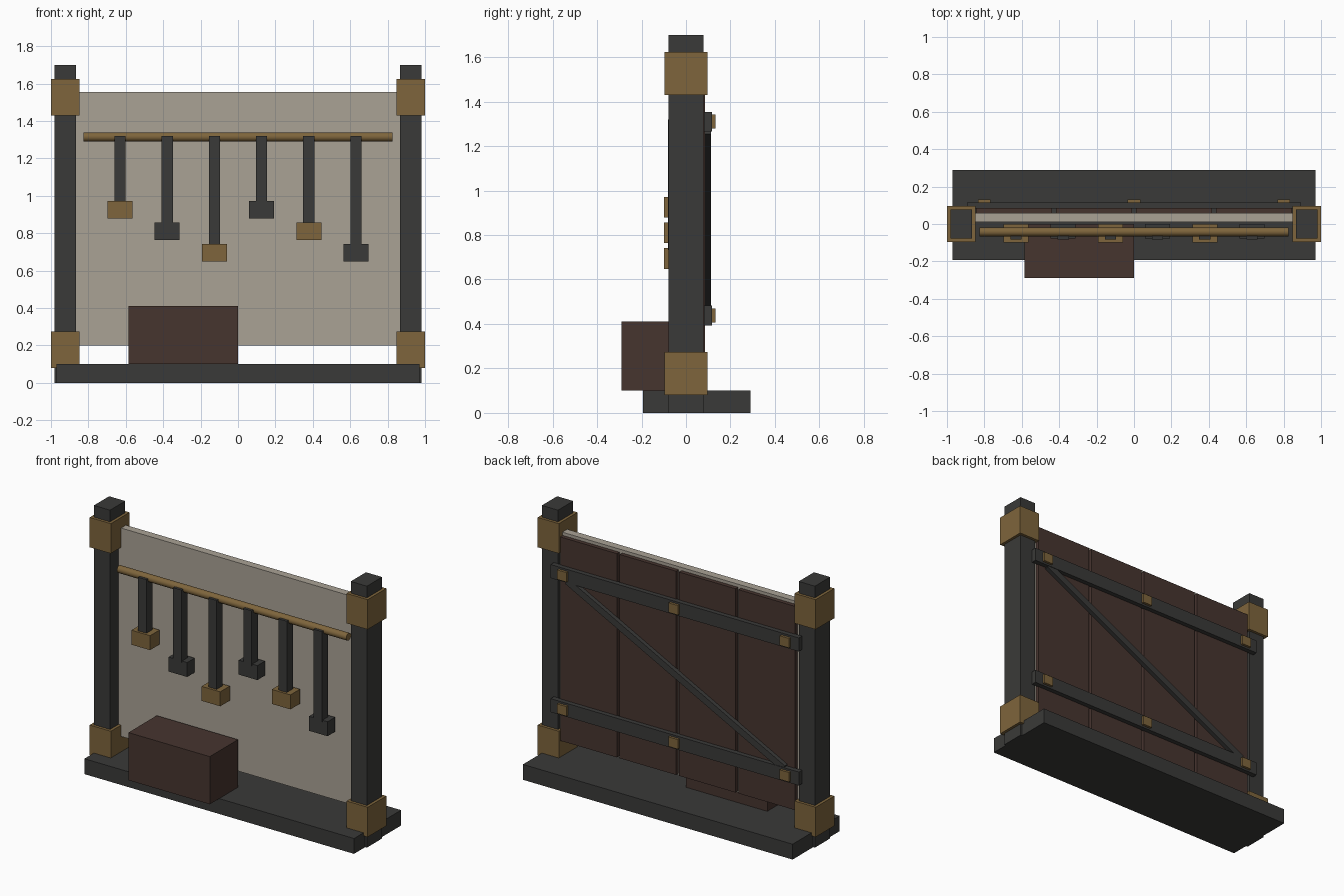
import bpy, math
from mathutils import Vector

if "Cube" in bpy.data.objects:
    bpy.data.objects.remove(bpy.data.objects["Cube"])


def material(name, rgb):
    m = bpy.data.materials.new(name)
    m.diffuse_color = (*rgb, 1)
    m.use_nodes = True
    m.node_tree.nodes["Principled BSDF"].inputs["Base Color"].default_value = m.diffuse_color
    return m


IRON = material("dark_iron", (0.042, 0.042, 0.04))
BRASS = material("brass", (0.21, 0.13, 0.045))
WOOD = material("dark_wood", (0.062, 0.035, 0.028))
PLASTER = material("pale_panel", (0.40, 0.36, 0.30))


def box(name, x, y, z, mat):
    """Box from (min, max) extents on each axis."""
    lo, hi = Vector((x[0], y[0], z[0])), Vector((x[1], y[1], z[1]))
    bpy.ops.mesh.primitive_cube_add(size=1, location=(lo + hi) / 2)
    o = bpy.context.object
    o.name = name
    o.scale = hi - lo
    o.data.materials.append(mat)
    return o


# Base slab, pale panel and storage chest
box("base", (-0.97, 0.97), (-0.193, 0.29), (0, 0.10), IRON)
box("panel", (-0.865, 0.865), (0.01, 0.06), (0.20, 1.555), PLASTER)
box("chest", (-0.585, 0), (-0.29, 0), (0.10, 0.41), WOOD)

# Posts with brass collars
for s, side in ((-1, "left"), (1, "right")):
    c = s * 0.924
    box(f"{side}_post", (c - 0.058, c + 0.058), (-0.078, 0.078), (0, 1.70), IRON)
    for z0, level in ((0.08, "lower"), (1.43, "upper")):
        box(f"{side}_{level}_collar", (c - 0.076, c + 0.076), (-0.096, 0.096),
            (z0, z0 + 0.194), BRASS)

# Back planks with narrow gaps
for i in range(4):
    c = (i - 1.5) * 0.427
    box(f"back_plank_{i + 1}", (c - 0.203, c + 0.203), (0.06, 0.086), (0.21, 1.535), WOOD)

# Back rails with square studs
for zc, level in ((1.31, "upper"), (0.438, "lower")):
    box(f"{level}_rail", (-0.893, 0.893), (0.082, 0.116), (zc - 0.044, zc + 0.044), IRON)
    for i, x in enumerate((-0.8, 0, 0.8)):
        box(f"{level}_stud_{i + 1}", (x - 0.034, x + 0.034), (0.11, 0.132),
            (zc - 0.031, zc + 0.031), BRASS)

# Diagonal brace between the rails
dx, dz = 1.56, 0.80
length = math.hypot(dx, dz)
brace = box("diagonal_brace", (-length / 2, length / 2), (0.083, 0.113),
            (0.874 - 0.022, 0.874 + 0.022), IRON)
brace.rotation_euler.y = -math.atan2(dz, dx)

# Hanging bar
bpy.ops.mesh.primitive_cylinder_add(vertices=16, radius=0.024, depth=1.65,
                                    location=(0, -0.042, 1.315),
                                    rotation=(0, math.pi / 2, 0))
bar = bpy.context.object
bar.name = "hanging_bar"
bar.data.materials.append(BRASS)
bpy.ops.object.shade_smooth_by_angle()

# Hanging tools, alternating brass and iron heads
for i in range(6):
    x = (i - 2.5) * 0.2525
    top = 0.972 - 0.115 * (i % 3)
    brass = i % 2 == 0
    box(f"tool_handle_{i + 1}", (x - 0.03, x + 0.03), (-0.082, -0.02), (top - 0.01, 1.32), IRON)
    front = -0.098 if brass else -0.077
    box(f"tool_head_{i + 1}", (x - 0.067, x + 0.067), (front, 0.0),
        (top - 0.094, top), BRASS if brass else IRON)
